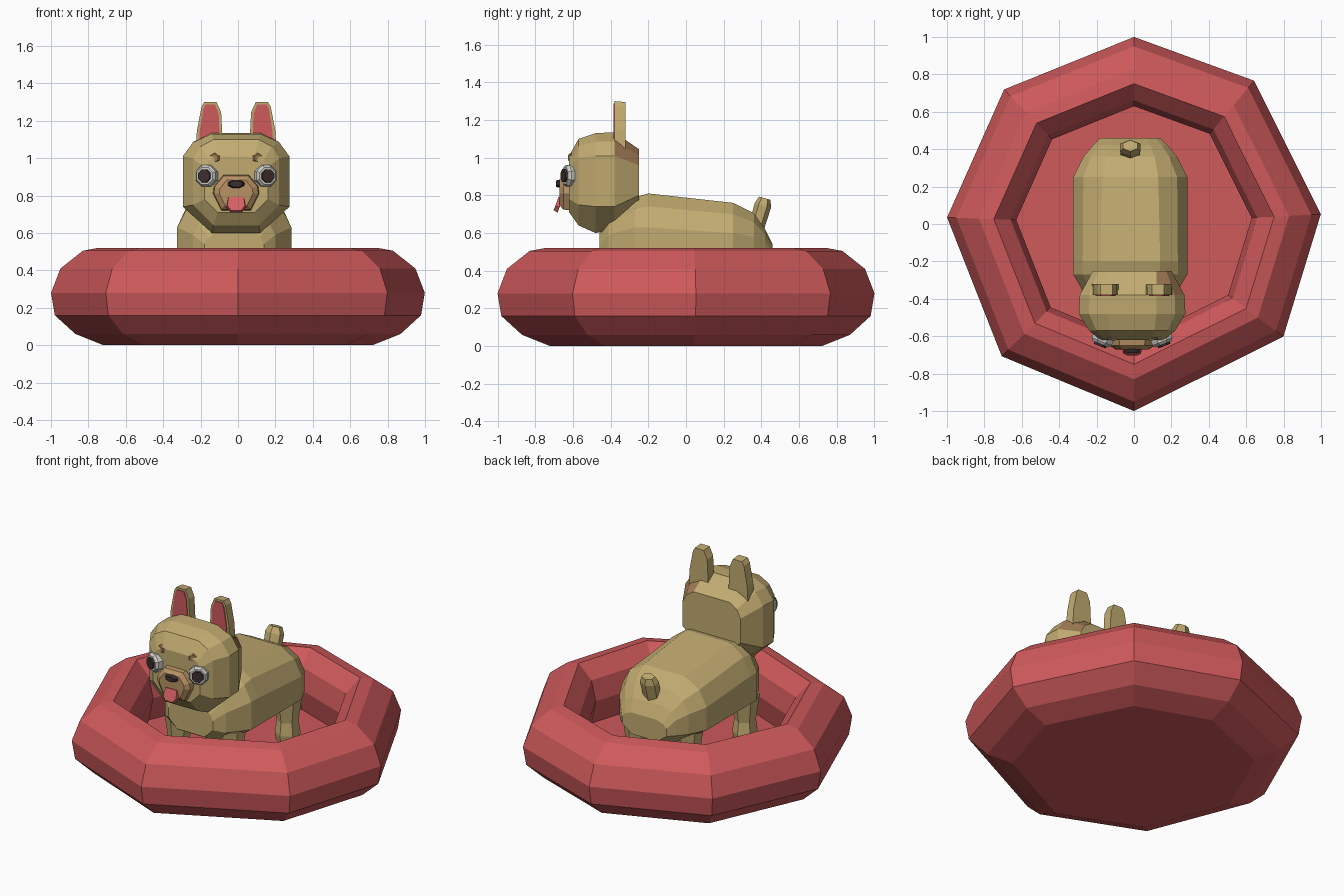
import bpy, bmesh, math
from mathutils import Vector

cube = bpy.data.objects.get("Cube")
if cube:
    bpy.data.objects.remove(cube)


def material(name, r, g, b):
    m = bpy.data.materials.new(name)
    m.use_nodes = True
    m.diffuse_color = (r, g, b, 1)
    m.node_tree.nodes["Principled BSDF"].inputs["Base Color"].default_value = (r, g, b, 1)
    return m


RED = material("cushion red", 0.62, 0.10, 0.105)
TAN = material("tan fur", 0.54, 0.41, 0.165)
MUZZLE = material("muzzle brown", 0.48, 0.29, 0.125)
BROWN = material("patch brown", 0.36, 0.20, 0.09)
PINK = material("ear pink", 0.62, 0.10, 0.11)
TONGUE = material("tongue pink", 0.68, 0.12, 0.13)
WHITE = material("eye white", 0.62, 0.62, 0.58)
BLACK = material("dark brown", 0.045, 0.026, 0.026)


def loft(name, rings, mats, caps=True, loc=(0, 0, 0), turn=(0, 0, 0)):
    """Skin a list of equal-length point rings into a flat-shaded object."""
    bm = bmesh.new()
    rows = [[bm.verts.new(p) for p in ring] for ring in rings]
    n = len(rows[0])
    for a, b in zip(rows, rows[1:]):
        for i in range(n):
            j = (i + 1) % n
            bm.faces.new((a[i], a[j], b[j], b[i]))
    if caps:
        bm.faces.new(rows[0])
        bm.faces.new(rows[-1])
    bmesh.ops.recalc_face_normals(bm, faces=bm.faces)
    me = bpy.data.meshes.new(name)
    bm.to_mesh(me)
    bm.free()
    for m in mats:
        me.materials.append(m)
    ob = bpy.data.objects.new(name, me)
    ob.location, ob.rotation_euler = loc, turn
    bpy.context.collection.objects.link(ob)
    return ob


def prism(name, outline, layers, mat, loc, turn=(0, 0, 0)):
    """Extrude an (x, z) outline along y; layers are (y, scale)."""
    rings = [[(x * s, y, z * s) for x, z in outline] for y, s in layers]
    return loft(name, rings, [mat], loc=loc, turn=turn)


def ngon(n, rx, rz):
    angles = [math.tau * (i + 0.5) / n for i in range(n)]
    return [(rx * math.cos(a), rz * math.sin(a)) for a in angles]


def section(y, wide, flat, z0, z1, z2, z3):
    """Rounded ten-sided cross-section: flat top and bottom, upright sides."""
    mid, zm = flat + (wide - flat) * 0.65, z2 + (z3 - z2) * 0.62
    half = [(flat, z0), (wide, z1), (wide, z2), (mid, zm), (flat, z3)]
    return [(x, y, z) for x, z in half] + [(-x, y, z) for x, z in reversed(half)]


# Round bed: one hand-shaped octagon swept through a cushion profile
corners = [math.radians(a) for a in (3, 50, 90, 134, 178, 225, 270, 323)]
profile = [(0.72, 0), (0.87, 0.06), (0.98, 0.16), (1.0, 0.28), (0.95, 0.41),
           (0.83, 0.505), (0.75, 0.52), (0.66, 0.43), (0.63, 0.30), (0.66, 0.15)]
loft("round_bed", [[(r * math.cos(a), r * math.sin(a), z) for a in corners]
                   for r, z in profile], [RED])

# Body
CX = -0.02
body = [
    section(-0.46, 0.16, 0.10, 0.42, 0.48, 0.54, 0.60),
    section(-0.41, 0.22, 0.13, 0.39, 0.46, 0.59, 0.68),
    section(-0.27, 0.305, 0.16, 0.35, 0.45, 0.63, 0.79),
    section(-0.20, 0.305, 0.16, 0.35, 0.45, 0.63, 0.81),
    section(0.25, 0.305, 0.15, 0.35, 0.45, 0.60, 0.76),
    section(0.36, 0.25, 0.13, 0.36, 0.45, 0.58, 0.705),
    section(0.42, 0.20, 0.11, 0.38, 0.45, 0.55, 0.62),
    section(0.46, 0.16, 0.09, 0.40, 0.45, 0.50, 0.54),
]
loft("body", body, [TAN], loc=(CX, 0, 0))

# Legs
for end, y in (("front", -0.31), ("hind", 0.27)):
    for side, s in (("left", 1), ("right", -1)):
        rings = [[(x * k, v * k, z) for x, v in ngon(6, 0.075, 0.08)]
                 for z, k in ((0.15, 0.9), (0.2, 1), (0.28, 0.85), (0.45, 1.15))]
        loft(f"{end}_{side}_leg", rings, [TAN], loc=(CX + s * 0.19, y, 0))

# Tail
rings = [[(x * k, y * k, z) for x, y in ngon(6, 0.062, 0.045)]
         for z, k in ((-0.05, 0.9), (0.10, 1), (0.14, 0.7))]
loft("tail", rings, [TAN], loc=(CX, 0.38, 0.65), turn=(math.radians(-16), 0, 0))

# Head, with a brown patch behind the left ear
HX = -0.01
head = [
    section(-0.25, 0.21, 0.13, 0.73, 0.80, 0.96, 1.045),
    section(-0.38, 0.28, 0.13, 0.62, 0.74, 1.01, 1.135),
    section(-0.48, 0.285, 0.13, 0.60, 0.74, 1.01, 1.13),
    section(-0.57, 0.23, 0.12, 0.64, 0.75, 1.0, 1.10),
    section(-0.62, 0.17, 0.10, 0.71, 0.78, 0.95, 1.01),
]
head_ob = loft("head", head, [TAN, BROWN], loc=(HX, 0, 0))
for f in head_ob.data.polygons:
    c = f.center
    if c.x > 0.12 and c.y > -0.36 and c.z > 0.98 and f.normal.z > 0.3:
        f.material_index = 1

# Ears, eyes and brows, mirrored
ear = [(-0.07, 0), (0.075, 0), (0.07, 0.10), (0.045, 0.23), (0.03, 0.255),
       (-0.035, 0.255), (-0.06, 0.20)]
for side, s in (("left", 1), ("right", -1)):
    shape = [(x * s, z) for x, z in ear]
    prism(f"{side}_ear", shape, [(-0.03, 1), (0.03, 0.98)], TAN,
          (HX + s * 0.14, -0.35, 1.045))
    prism(f"{side}_ear_inside", [(x * 0.78, z * 0.93) for x, z in shape],
          [(-0.004, 1), (0.002, 1)], PINK, (HX + s * 0.14, -0.381, 1.05))
    turn = (0, 0, s * math.radians(22))
    prism(f"{side}_eye", ngon(8, 0.062, 0.062),
          [(-0.035, 0.8), (-0.02, 1), (0.05, 1)], WHITE,
          (HX + s * 0.155, -0.61, 0.905), turn)
    prism(f"{side}_pupil", ngon(8, 0.043, 0.043), [(-0.043, 0.85), (0, 1)], BLACK,
          (HX + s * 0.157, -0.613, 0.905), turn)
    prism(f"{side}_brow", ngon(6, 0.036, 0.03), [(-0.025, 0.75), (-0.01, 1), (0.04, 1)],
          BROWN, (HX + s * 0.11, -0.595, 1.0), turn)

# Muzzle, nose and tongue
snout = [(-0.125, 0.0), (-0.12, 0.04), (-0.07, 0.10), (0.07, 0.10), (0.12, 0.04),
         (0.125, 0.0), (0.08, -0.09), (-0.08, -0.09)]
prism("muzzle", snout, [(-0.06, 0.72), (-0.04, 0.95), (0.04, 1.05)], MUZZLE, (HX, -0.61, 0.81))
prism("nose", ngon(8, 0.047, 0.024), [(-0.02, 0.75), (0, 1), (0.03, 1)], BLACK,
      (HX, -0.67, 0.862))
lick = [(-0.045, 0.04), (0.045, 0.04), (0.052, -0.015), (0.03, -0.045),
        (-0.03, -0.045), (-0.052, -0.015)]
prism("tongue", lick, [(-0.012, 0.9), (0.012, 1)], TONGUE, (HX, -0.677, 0.755),
      (math.radians(-20), 0, 0))
